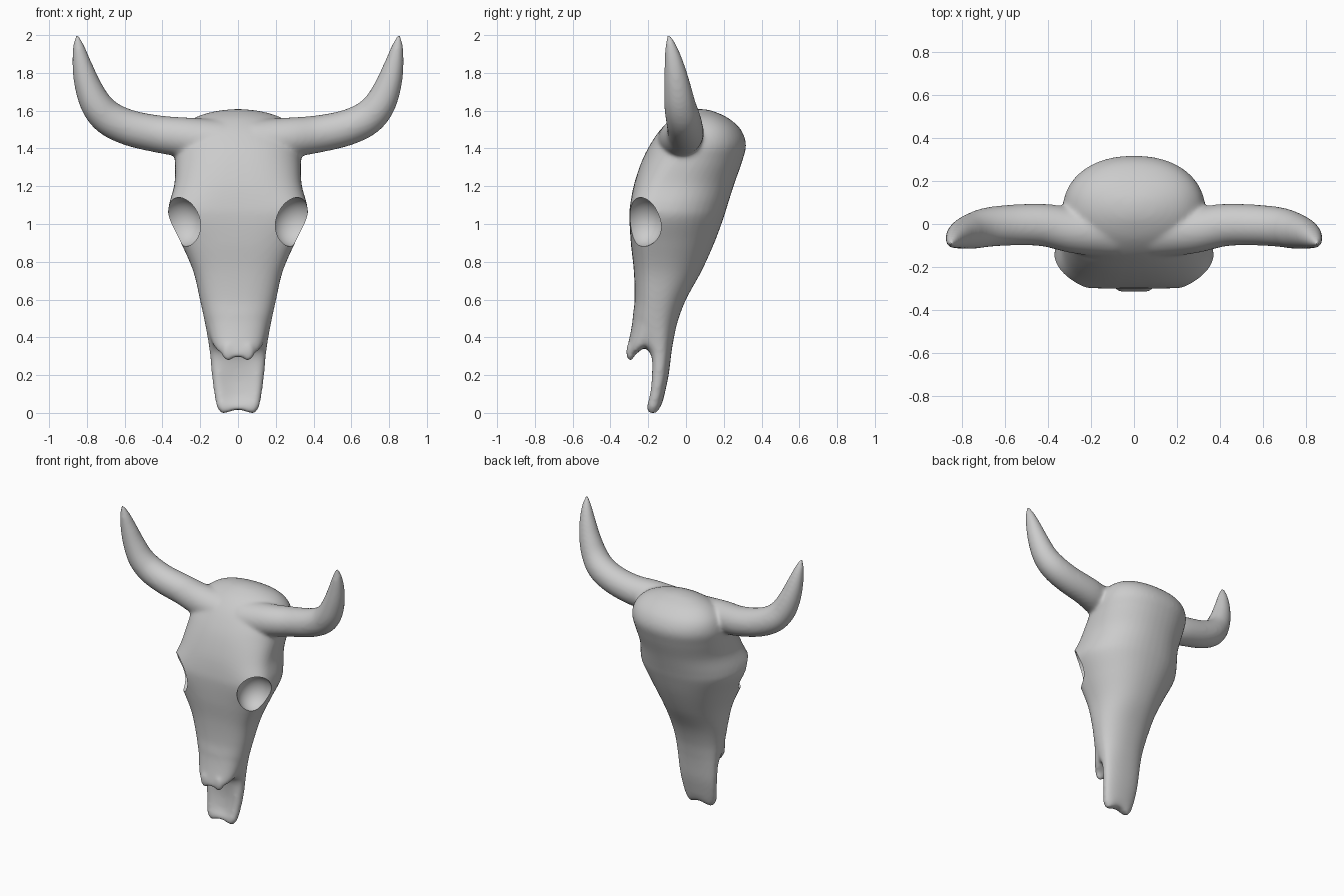
import bpy, bmesh, math
from mathutils import Vector, Matrix

if "Cube" in bpy.data.objects:
    bpy.data.objects.remove(bpy.data.objects["Cube"])


def spline(rows, steps=6):
    """Catmull-Rom interpolation through rows of numbers."""
    p = [rows[0]] + list(rows) + [rows[-1]]
    out = []
    for i in range(1, len(p) - 2):
        for s in range(steps):
            t = s / steps
            out.append([0.5 * (2 * b + (c - a) * t + (2 * a - 5 * b + 4 * c - d) * t * t
                               + (3 * b - a - 3 * c + d) * t ** 3)
                        for a, b, c, d in zip(*p[i - 1:i + 3])])
    return out + [list(rows[-1])]


def loft(bm, rings):
    """Skin a list of closed rings and cap both ends."""
    vs = [[bm.verts.new(co) for co in r] for r in rings]
    n = len(vs[0])
    for a, b in zip(vs, vs[1:]):
        for j in range(n):
            bm.faces.new((a[j], a[(j + 1) % n], b[(j + 1) % n], b[j]))
    for cap in (vs[0][::-1], vs[-1]):
        mid = bm.verts.new(sum((v.co for v in cap), Vector()) / n)
        mid.co.z = max(v.co.z for v in cap) if cap[0] in vs[0] else mid.co.z
        for j in range(n):
            bm.faces.new((cap[j], cap[(j + 1) % n], mid))


def section(z, hw, yf, yc, yb, n, dent, count=48):
    """Skull slice: squarish front, round back, optional hollow in front."""
    ring = []
    for k in range(count):
        t = 2 * math.pi * k / count
        c, s = math.cos(t), math.sin(t)
        e = 2 / n if s < 0 else 2 / 2.2
        x = hw * math.copysign(abs(c) ** e, c)
        y = yc + (yc - yf if s < 0 else yb - yc) * math.copysign(abs(s) ** e, s)
        if s < 0:
            y += dent * max(0, 1 - (x / (hw * 0.75)) ** 2)
        # shallow notch between the front lobes at the very bottom
        lift = 0.022 * max(0, 1 - z / 0.08) * max(0, 1 - (x / 0.07) ** 2)
        ring.append((x, y, z + lift))
    return ring


def ball(bm, matrix, radii):
    bmesh.ops.create_uvsphere(bm, u_segments=48, v_segments=32, radius=1,
                              matrix=matrix @ Matrix.Diagonal((*radii, 1)))


def socket_frame(side, shift):
    """Axes of the eye opening: z points out of the socket."""
    out = Vector((0.68 * side, -0.60, -0.42)).normalized()
    up = Vector((0.12 * side, -0.03, 0.24))
    up = (up - out * up.dot(out)).normalized()
    m = Matrix((up.cross(out), up, out)).transposed().to_4x4()
    m.translation = Vector((0.285 * side, -0.222, 1.02)) + out * shift
    return m


def make(name, bm):
    bmesh.ops.recalc_face_normals(bm, faces=bm.faces[:])
    me = bpy.data.meshes.new(name)
    bm.to_mesh(me)
    bm.free()
    ob = bpy.data.objects.new(name, me)
    bpy.context.collection.objects.link(ob)
    return ob


bm = bmesh.new()

# Braincase and snout: z, half width, front y, widest y, back y, squareness, hollow
skull = [(-0.004, 0.088, -0.205, -0.175, -0.145, 2.5, 0.0),
         (0.03, 0.112, -0.216, -0.172, -0.130, 2.8, 0.015),
         (0.10, 0.126, -0.200, -0.155, -0.113, 3.0, 0.022),
         (0.20, 0.139, -0.190, -0.140, -0.092, 3.0, 0.022),
         (0.31, 0.149, -0.195, -0.135, -0.078, 2.8, 0.01),
         (0.38, 0.158, -0.255, -0.140, -0.067, 2.4, 0.0),
         (0.48, 0.176, -0.282, -0.150, -0.045, 2.4, 0.0),
         (0.60, 0.202, -0.272, -0.150, 0.000, 2.5, 0.0),
         (0.75, 0.237, -0.276, -0.150, 0.082, 2.7, 0.0),
         (0.90, 0.302, -0.292, -0.150, 0.150, 3.0, 0.0),
         (1.03, 0.364, -0.311, -0.145, 0.198, 3.2, 0.012),
         (1.10, 0.366, -0.307, -0.135, 0.220, 3.2, 0.012),
         (1.21, 0.337, -0.275, -0.080, 0.255, 3.0, 0.0),
         (1.33, 0.334, -0.235, 0.000, 0.297, 2.6, 0.0),
         (1.42, 0.334, -0.190, 0.050, 0.318, 2.4, 0.0),
         (1.50, 0.305, -0.135, 0.075, 0.290, 2.2, 0.0),
         (1.56, 0.235, -0.070, 0.085, 0.225, 2.0, 0.0),
         (1.595, 0.130, 0.000, 0.080, 0.150, 2.0, 0.0),
         (1.608, 0.030, 0.050, 0.075, 0.100, 2.0, 0.0)]
loft(bm, [section(*r) for r in spline(skull)])

# Overhanging nose bones with two tips
nose = [(0.297, 0.070, -0.316, -0.295, -0.275, 2.2, 0.0),
        (0.32, 0.100, -0.316, -0.275, -0.255, 2.2, 0.0),
        (0.36, 0.132, -0.308, -0.230, -0.205, 2.3, 0.0),
        (0.45, 0.160, -0.289, -0.180, -0.150, 2.4, 0.0),
        (0.60, 0.185, -0.268, -0.160, -0.120, 2.4, 0.0)]
loft(bm, [section(*r) for r in spline(nose)])

# Horns: x, y, z, radius along the sweep
horn = [(0.10, -0.03, 1.425, 0.130), (0.27, -0.03, 1.456, 0.108),
        (0.42, -0.005, 1.476, 0.099), (0.57, -0.005, 1.508, 0.095),
        (0.68, -0.015, 1.558, 0.092), (0.748, -0.032, 1.630, 0.084),
        (0.794, -0.046, 1.730, 0.071), (0.825, -0.062, 1.840, 0.053),
        (0.844, -0.080, 1.940, 0.031), (0.852, -0.094, 2.006, 0.007)]
path = spline(horn)
for side in (1, -1):
    rings = []
    for i, p in enumerate(path):
        d = Vector(path[min(i + 1, len(path) - 1)][:3]) - Vector(path[max(i - 1, 0)][:3])
        a = d.cross(Vector((0, 1, 0))).normalized()
        b = d.cross(a).normalized()
        ring = []
        for k in range(32):
            t = 2 * math.pi * k / 32
            v = Vector(p[:3]) + (a * math.cos(t) + b * math.sin(t)) * p[3]
            ring.append(Vector((v.x * side, v.y, v.z)))
        rings.append(ring)
    loft(bm, rings)
    # Nose tip
    ball(bm, Matrix.Translation((0.052 * side, -0.294, 0.325)), (0.036, 0.023, 0.052))

skull_ob = make("horned_skull", bm)

# Eye sockets
cut = bmesh.new()
for side in (1, -1):
    ball(cut, socket_frame(side, 0.025), (0.116, 0.133, 0.125))
cutter = make("eye_socket_cutter", cut)
cutter.hide_render = True

# Fuse, soften, then cut the sockets
rm = skull_ob.modifiers.new("fuse", 'REMESH')
rm.mode = 'VOXEL'
rm.voxel_size = 0.01
sm = skull_ob.modifiers.new("soften", 'SMOOTH')
sm.factor = 0.5
sm.iterations = 16
bo = skull_ob.modifiers.new("sockets", 'BOOLEAN')
bo.operation = 'DIFFERENCE'
bo.solver = 'EXACT'
bo.object = cutter
dg = bpy.context.evaluated_depsgraph_get()
mesh = bpy.data.meshes.new_from_object(skull_ob.evaluated_get(dg))
skull_ob.modifiers.clear()
skull_ob.data = mesh
bpy.data.objects.remove(cutter)

bpy.context.view_layer.objects.active = skull_ob
skull_ob.select_set(True)
bpy.ops.object.shade_smooth_by_angle(angle=math.radians(40))
